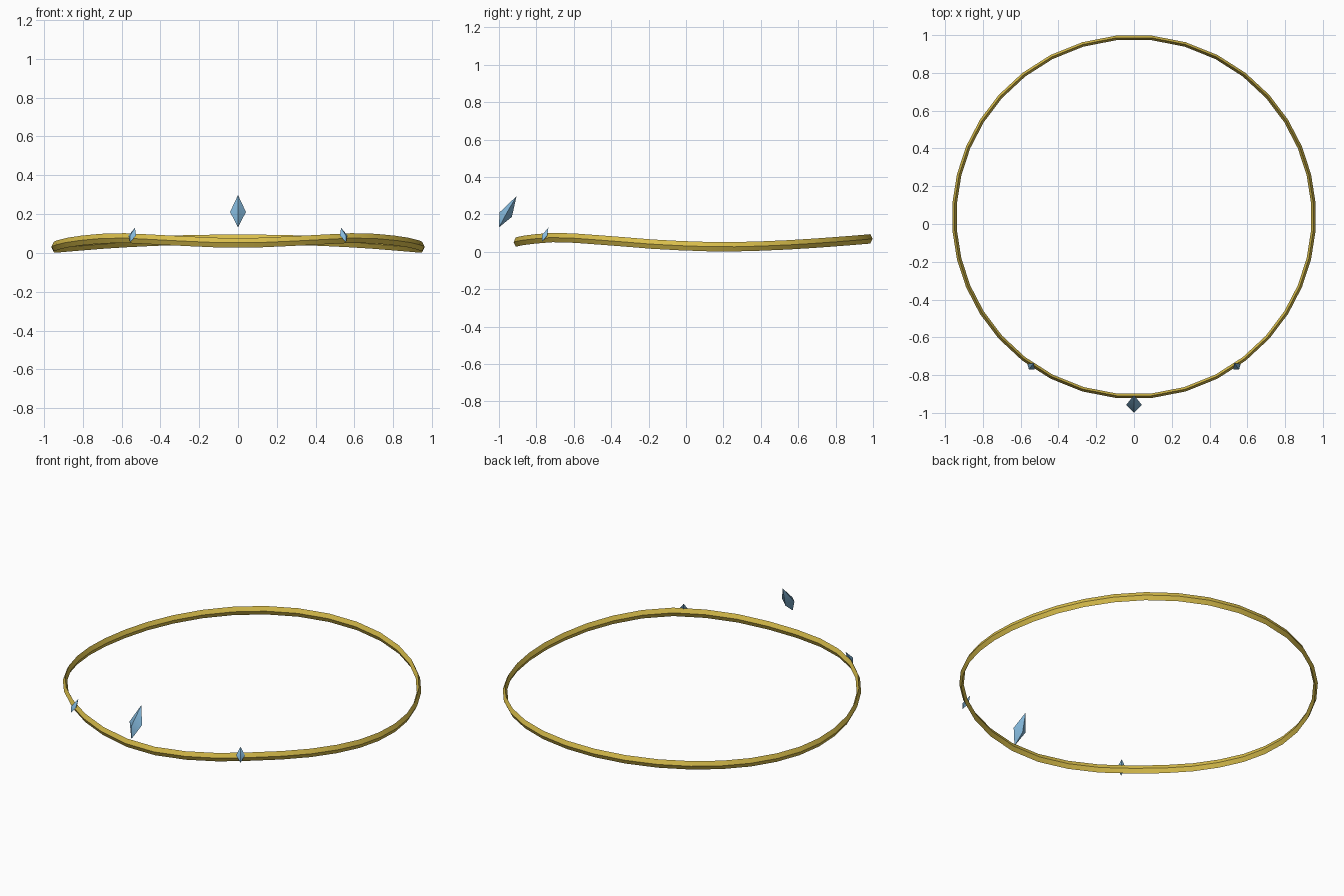
import bpy, bmesh, math
from mathutils import Vector, Matrix

if "Cube" in bpy.data.objects:
    bpy.data.objects.remove(bpy.data.objects["Cube"])


def material(name, rgb):
    m = bpy.data.materials.new(name)
    m.diffuse_color = (*rgb, 1)
    m.use_nodes = True
    m.node_tree.nodes["Principled BSDF"].inputs["Base Color"].default_value = m.diffuse_color
    return m


GOLD = material("gold", (0.69, 0.51, 0.07))
BLUE = material("crystal blue", (0.23, 0.48, 0.71))


def make_object(name, bm, mat):
    bmesh.ops.recalc_face_normals(bm, faces=bm.faces)
    mesh = bpy.data.meshes.new(name)
    bm.to_mesh(mesh)
    bm.free()
    mesh.materials.append(mat)
    mesh.shade_smooth()
    mesh.set_sharp_from_angle(angle=math.radians(42))
    ob = bpy.data.objects.new(name, mesh)
    bpy.context.collection.objects.link(ob)
    return ob


# Height of the band every 20 degrees, from the front round to the back
HEIGHTS = [0.051, 0.063, 0.077, 0.062, 0.038, 0.027, 0.036, 0.052, 0.065, 0.070]


def band_height(angle):
    """Smooth interpolation, mirrored left and right."""
    a = abs((angle + 180) % 360 - 180) / 20
    i = min(int(a), 8)
    t = a - i
    p = [HEIGHTS[9 - abs(9 - abs(k))] for k in range(i - 1, i + 3)]
    return 0.5 * (2 * p[1] + (p[2] - p[0]) * t
                  + (2 * p[0] - 5 * p[1] + 4 * p[2] - p[3]) * t ** 2
                  + (3 * p[1] - p[0] - 3 * p[2] + p[3]) * t ** 3)


# Wavy circlet with a diamond cross-section, segments a little shorter at the sides
SEGMENTS, RADIUS, CENTRE_Y = 36, 0.952, 0.038
SECTION = [(0.012, 0), (0, 0.025), (-0.012, 0), (0, -0.025)]
bm = bmesh.new()
rings = []
for s in range(SEGMENTS):
    deg = (s + 0.5) * 360 / SEGMENTS
    deg += 3 * math.sin(math.radians(2 * deg))
    a = math.radians(deg)
    z = band_height(deg)
    rings.append([bm.verts.new((math.sin(a) * (RADIUS + dr),
                                CENTRE_Y - math.cos(a) * (RADIUS + dr), z + dz))
                  for dr, dz in SECTION])
for s in range(SEGMENTS):
    r0, r1 = rings[s], rings[(s + 1) % SEGMENTS]
    for k in range(4):
        n = (k + 1) % 4
        bm.faces.new((r0[k], r1[k], r1[n], r0[n]))
make_object("circlet_band", bm, GOLD)


# Tilted, stretched eight-sided crystals
def crystal(name, location, scale=1.0, turn=0.0, width=0.041):
    bm = bmesh.new()
    top, bottom = bm.verts.new((0, 0.051, 0.084)), bm.verts.new((0, -0.042, -0.082))
    girdle = [bm.verts.new(p) for p in
              [(0, -0.041, -0.004), (width, 0, -0.003), (0, 0.026, -0.027), (-width, 0, -0.003)]]
    for k in range(4):
        a, b = girdle[k], girdle[(k + 1) % 4]
        bm.faces.new((a, b, top))
        bm.faces.new((b, a, bottom))
    bm.transform(Matrix.Translation(Vector(location))
                 @ Matrix.Rotation(turn, 4, 'Z') @ Matrix.Scale(scale, 4))
    make_object(name, bm, BLUE)


crystal("front_crystal", (0, -0.957, 0.214))
for side, label in ((-1, "left"), (1, "right")):
    crystal(label + "_crystal", (side * 0.545, -0.755, 0.091), 0.46,
            side * math.radians(36), 0.052)
